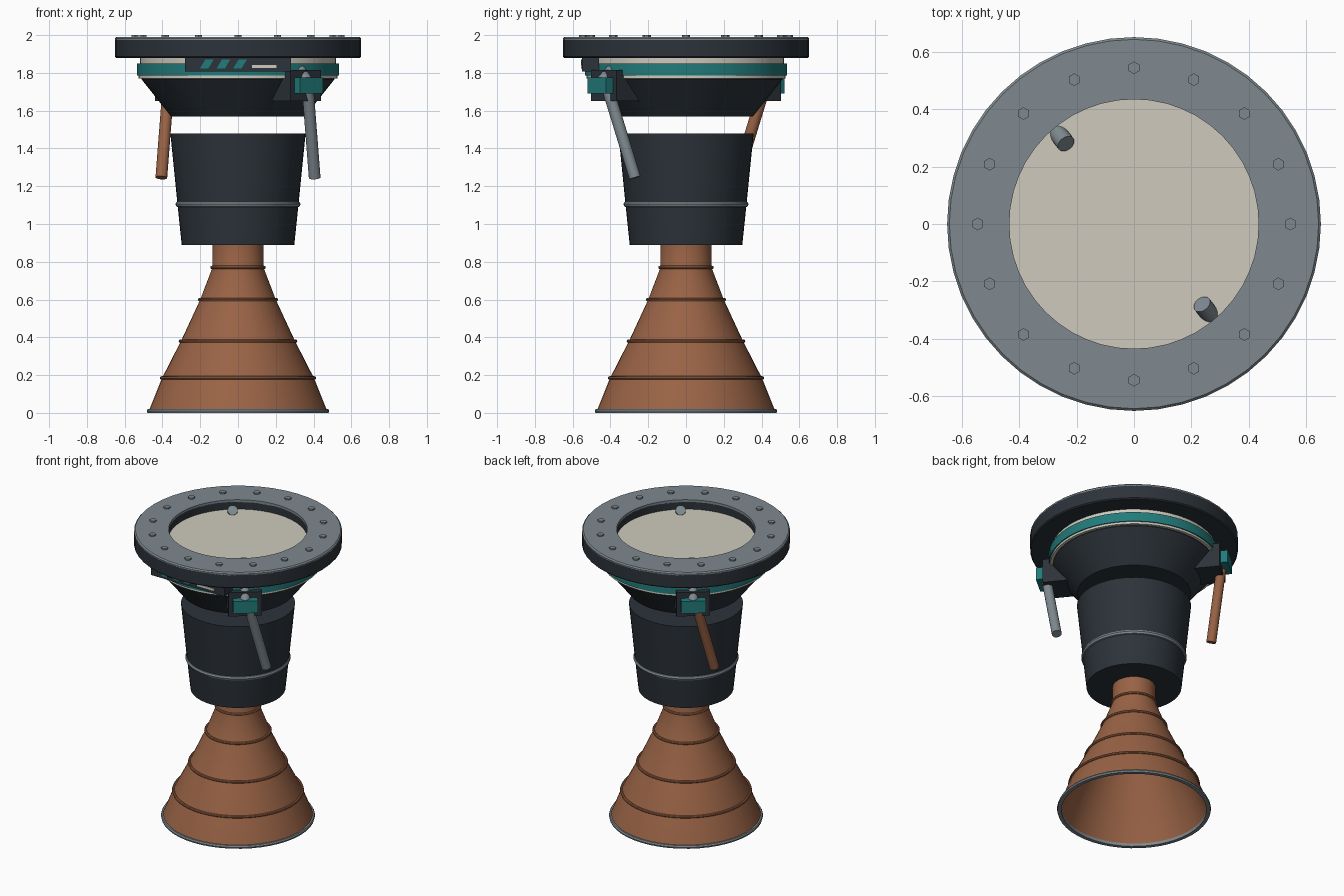
import bpy, bmesh
from math import radians, sin, cos, pi
from mathutils import Vector, Matrix

cube = bpy.data.objects.get("Cube")
if cube:
    bpy.data.objects.remove(cube)


def material(name, rgb, rough=0.6):
    m = bpy.data.materials.new(name)
    m.use_nodes = True
    m.diffuse_color = (*rgb, 1)
    bsdf = m.node_tree.nodes["Principled BSDF"]
    bsdf.inputs["Base Color"].default_value = (*rgb, 1)
    bsdf.inputs["Roughness"].default_value = rough
    return m


dark = material("charcoal", (0.025, 0.033, 0.042))
silver = material("silver grey", (0.21, 0.25, 0.275))
cream = material("cream", (0.62, 0.59, 0.51))
teal = material("teal", (0.016, 0.2, 0.2))
copper = material("copper", (0.32, 0.125, 0.06))


def finish(name, bm, mat, smooth=False):
    bmesh.ops.recalc_face_normals(bm, faces=bm.faces)
    mesh = bpy.data.meshes.new(name)
    bm.to_mesh(mesh)
    bm.free()
    mesh.materials.append(mat)
    ob = bpy.data.objects.new(name, mesh)
    bpy.context.collection.objects.link(ob)
    if smooth:
        bpy.ops.object.select_all(action="DESELECT")
        ob.select_set(True)
        bpy.context.view_layer.objects.active = ob
        bpy.ops.object.shade_smooth_by_angle(angle=radians(30))
    return ob


def lathe(name, profile, mat, closed=False, steps=48):
    """Revolve (radius, height) points around the vertical axis."""
    bm = bmesh.new()
    vs = [bm.verts.new((r, 0, z)) for r, z in profile]
    pairs = list(zip(vs, vs[1:])) + ([(vs[-1], vs[0])] if closed else [])
    edges = [bm.edges.new(p) for p in pairs]
    bmesh.ops.spin(bm, geom=vs + edges, cent=(0, 0, 0), axis=(0, 0, 1),
                   angle=2 * pi, steps=steps)
    bmesh.ops.remove_doubles(bm, verts=bm.verts, dist=0.0005)
    return finish(name, bm, mat, True)


def band(name, radius, z, minor, mat):
    """Round hoop around the body."""
    pts = [(radius + minor * cos(a * pi / 4), z + minor * sin(a * pi / 4)) for a in range(8)]
    return lathe(name, pts, mat, True)


def rod(name, start, end, radius, mat, sides=20):
    a, b = Vector(start), Vector(end)
    bm = bmesh.new()
    turn = (b - a).to_track_quat("Z", "Y").to_matrix().to_4x4()
    bmesh.ops.create_cone(bm, cap_ends=True, segments=sides, radius1=radius, radius2=radius,
                          depth=(b - a).length, matrix=Matrix.Translation((a + b) / 2) @ turn)
    return finish(name, bm, mat, True)


def box(name, low, high, mat, angle=0.0, shear=0.0):
    """Box between two corners, leaned along x, then turned about the vertical axis."""
    low, high = Vector(low), Vector(high)
    bm = bmesh.new()
    bmesh.ops.create_cube(bm, size=1)
    for v in bm.verts:
        lean = shear * v.co.z
        v.co = (low + high) / 2 + v.co * (high - low)
        v.co.x += lean
    bm.transform(Matrix.Rotation(angle, 4, "Z"))
    return finish(name, bm, mat)


# Nozzle bell, hollow, with hoops and rim
outer = [(0.472, 0.01), (0.402, 0.185), (0.302, 0.38), (0.2, 0.6), (0.135, 0.77), (0.134, 0.9)]
inner = [(r - 0.012, z) for r, z in reversed(outer)]
lathe("nozzle_bell", outer + inner, copper, True)
for i, (r, z) in enumerate(outer[1:5]):
    band(f"nozzle_hoop_{i + 1}", r + 0.003, z, 0.009, copper)
lathe("nozzle_rim", [(0.455, 0), (0.48, 0), (0.483, 0.01), (0.478, 0.02), (0.455, 0.02)],
      silver, True)

# Engine housing with its hoop
lathe("engine_housing", [(0, 0.89), (0.298, 0.89), (0.32, 1.1), (0.358, 1.48), (0, 1.48)], dark)
band("housing_hoop", 0.314, 1.105, 0.017, silver)

# Upper cone and its coloured bands
lathe("upper_cone", [(0, 1.57), (0.355, 1.57), (0.51, 1.765), (0.51, 1.78), (0, 1.78)], dark)
lathe("lower_cream_band", [(0.45, 1.77), (0.528, 1.77), (0.528, 1.786), (0.45, 1.786)],
      cream, True)
lathe("teal_band", [(0.45, 1.785), (0.535, 1.785), (0.535, 1.85), (0.45, 1.85)], teal, True)
lathe("upper_cream_band", [(0.45, 1.85), (0.52, 1.85), (0.52, 1.885), (0.45, 1.885)],
      cream, True)

# Mounting flange, recessed deck and bolts
lathe("flange_body", [(0.435, 1.88), (0.645, 1.88), (0.652, 1.887), (0.652, 1.975),
                      (0.435, 1.975)], dark, True)
lathe("flange_top", [(0.435, 1.972), (0.652, 1.972), (0.652, 1.982), (0.644, 1.99),
                     (0.435, 1.99)], silver, True)
lathe("deck", [(0, 1.88), (0.44, 1.88), (0.44, 1.925), (0, 1.925)], cream)
for i in range(16):
    a = i * pi / 8
    x, y = 0.545 * cos(a), 0.545 * sin(a)
    rod(f"flange_bolt_{i + 1}", (x, y, 1.98), (x, y, 2.0), 0.022, silver, 6)

# Front marking plate with slanted stripes and a dash
box("marking_plate", (-0.28, -0.55, 1.807), (0.28, -0.46, 1.882), dark)
for i in range(3):
    x = -0.165 + 0.088 * i
    box(f"teal_stripe_{i + 1}", (x - 0.022, -0.555, 1.823), (x + 0.022, -0.545, 1.872),
        teal, shear=0.03)
box("cream_dash", (0.075, -0.555, 1.827), (0.205, -0.545, 1.842), cream)

# Two opposite actuators: bracket, block, slanting rod and hanging strut
for side, s, strut_mat in (("front", 1, silver), ("back", -1, copper)):
    turn = radians(39.5) + (0 if s == 1 else pi)
    box(f"{side}_bracket", (-0.105, -0.565, 1.65), (0.105, -0.36, 1.815), dark, turn)
    box(f"{side}_block", (-0.078, -0.612, 1.69), (0.078, -0.55, 1.775), teal, turn)
    rod(f"{side}_upper_rod", (s * 0.372, s * -0.452, 1.745), (s * 0.237, s * -0.28, 1.95),
        0.032, silver)
    rod(f"{side}_strut", (s * 0.366, s * -0.428, 1.76), (s * 0.406, s * -0.27, 1.245),
        0.031, strut_mat)
